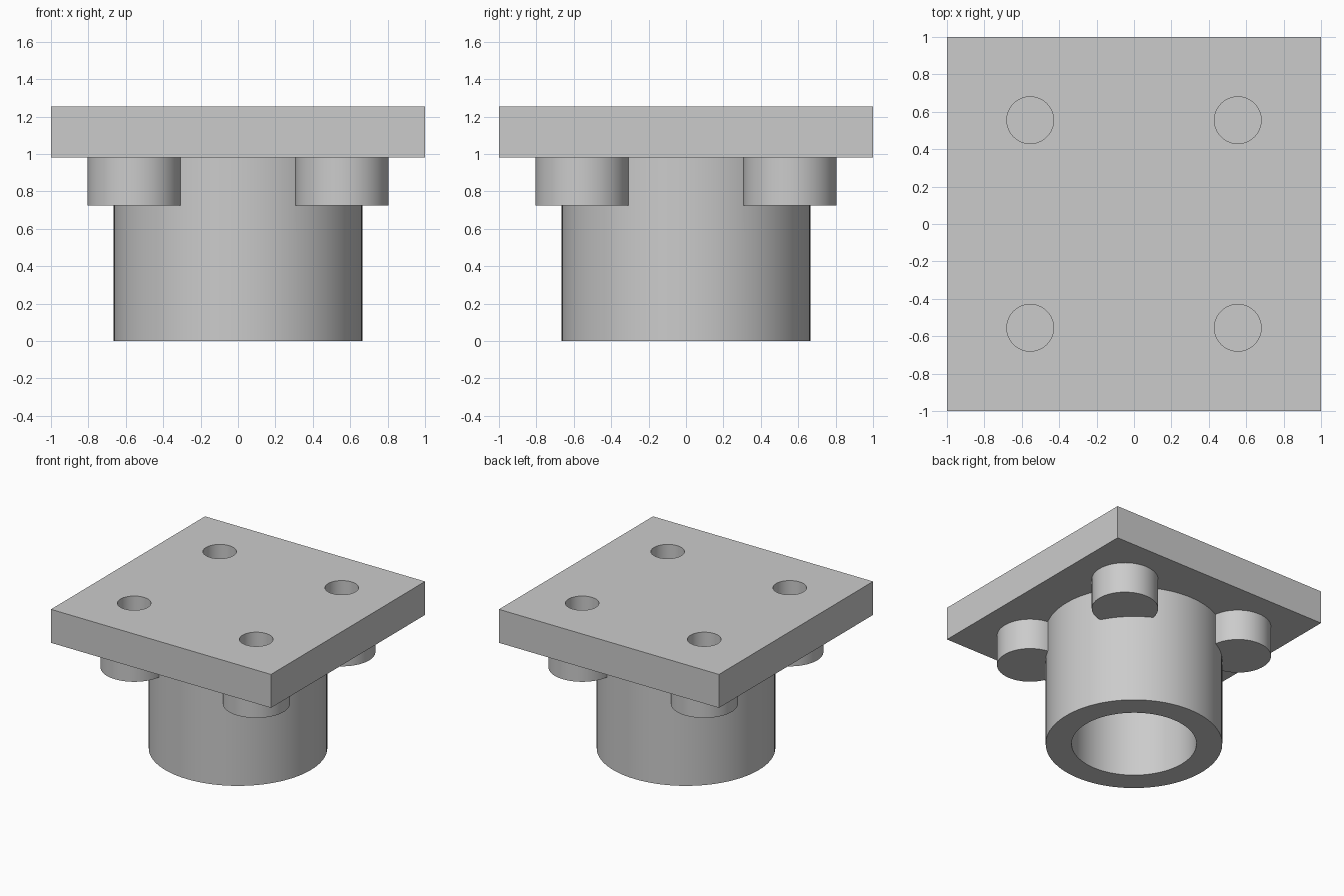
import bpy
import math

cube = bpy.data.objects.get("Cube")
if cube:
    bpy.data.objects.remove(cube, do_unlink=True)

PLATE_TOP, PLATE_BOTTOM = 1.255, 0.98
BOSS_BOTTOM = 0.725
HOLE_FLOOR = 0.85
OFFSET = 0.555
CORNERS = [(x, y) for x in (-OFFSET, OFFSET) for y in (-OFFSET, OFFSET)]

grey = bpy.data.materials.new("light grey")
grey.use_nodes = True
colour = (0.6, 0.6, 0.6, 1)
grey.diffuse_color = colour
grey.node_tree.nodes["Principled BSDF"].inputs["Base Color"].default_value = colour


def cylinder(name, radius, low, high, x=0, y=0, sides=64):
    bpy.ops.mesh.primitive_cylinder_add(
        vertices=sides, radius=radius, depth=high - low,
        location=(x, y, (low + high) / 2))
    obj = bpy.context.object
    obj.name = name
    obj.data.materials.append(grey)
    return obj


def combine(target, tool, operation):
    mod = target.modifiers.new(operation.lower(), "BOOLEAN")
    mod.operation = operation
    mod.solver = "EXACT"
    mod.object = tool
    bpy.context.view_layer.objects.active = target
    bpy.ops.object.modifier_apply(modifier=mod.name)
    bpy.data.objects.remove(tool, do_unlink=True)


# Square flange plate
bpy.ops.mesh.primitive_cube_add(
    size=1, location=(0, 0, (PLATE_TOP + PLATE_BOTTOM) / 2))
body = bpy.context.object
body.name = "flanged_socket"
body.scale = (2, 2, PLATE_TOP - PLATE_BOTTOM)
bpy.ops.object.transform_apply(location=True, scale=True)
body.data.materials.append(grey)

# Round socket and corner bosses, sunk a little into the plate
combine(body, cylinder("socket", 0.665, 0, PLATE_BOTTOM + 0.1, sides=96), "UNION")
for x, y in CORNERS:
    combine(body, cylinder("boss", 0.25, BOSS_BOTTOM, PLATE_BOTTOM + 0.05, x, y), "UNION")

# Blind bore from below and blind screw holes from above
combine(body, cylinder("bore", 0.47, -0.1, PLATE_BOTTOM, sides=96), "DIFFERENCE")
for x, y in CORNERS:
    combine(body, cylinder("hole", 0.125, HOLE_FLOOR, PLATE_TOP + 0.1, x, y), "DIFFERENCE")

# Smooth walls with crisp rims
bpy.ops.object.select_all(action="DESELECT")
body.select_set(True)
bpy.context.view_layer.objects.active = body
bpy.ops.object.shade_smooth_by_angle(angle=math.radians(30))
